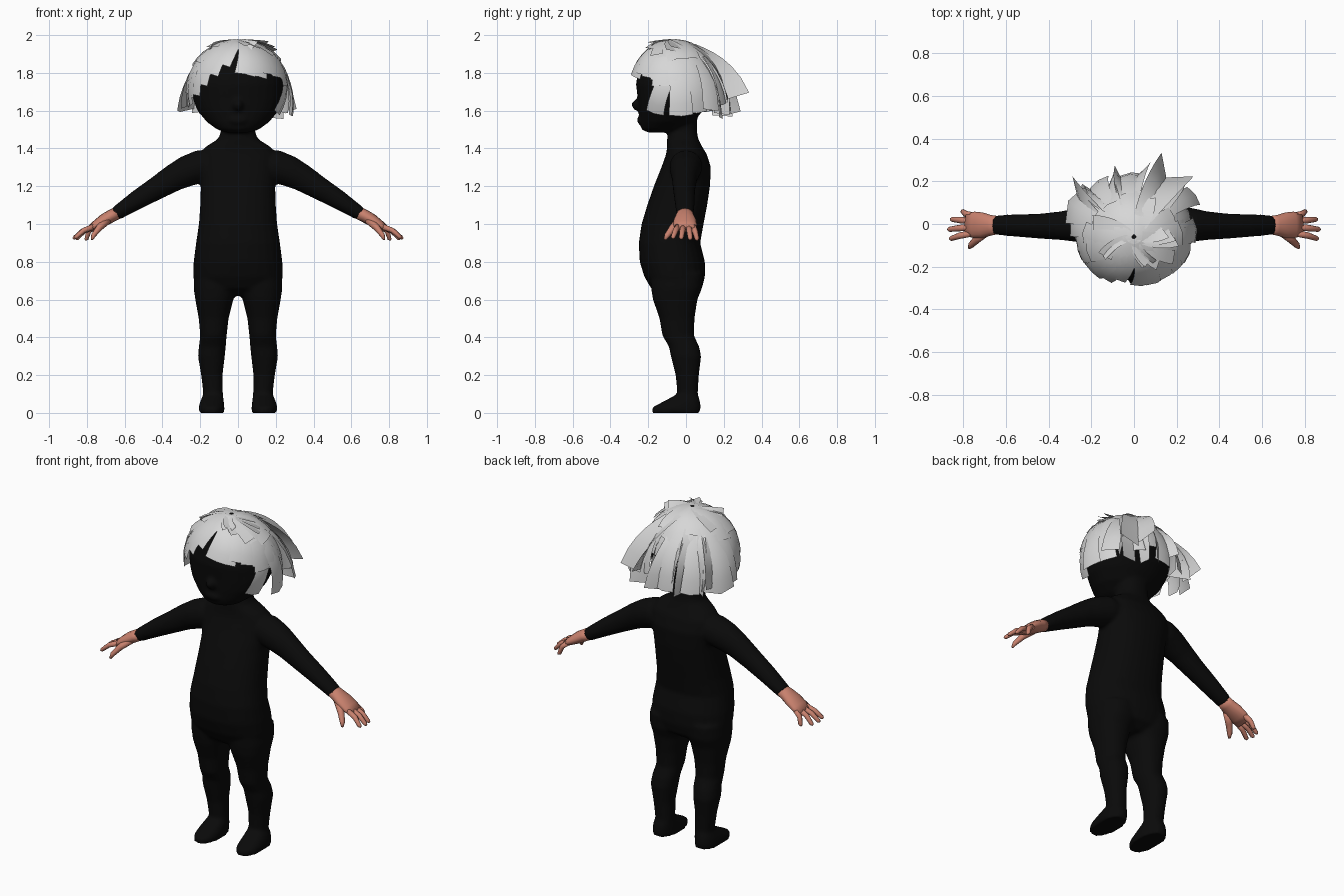
import bpy, bmesh, math, random
from mathutils import Vector, Quaternion

random.seed(4)


def material(name, col):
    m = bpy.data.materials.new(name)
    m.diffuse_color = (*col, 1)
    return m


BLACK = material("matte_black", (0.003, 0.003, 0.003))
SKIN = material("skin", (0.58, 0.22, 0.155))
HAIR = material("pale_grey_hair", (0.68, 0.68, 0.68))


def finish(bm, name, mat):
    me = bpy.data.meshes.new(name)
    bm.to_mesh(me)
    bm.free()
    me.materials.append(mat)
    me.polygons.foreach_set("use_smooth", [True] * len(me.polygons))
    ob = bpy.data.objects.new(name, me)
    bpy.context.collection.objects.link(ob)
    return ob


def loft(bm, rings, n=20, p=2.3):
    """Skin rounded rings given as (centre, half axis U, half axis V)."""
    loops = []
    for c, u, v in rings:
        row = []
        for i in range(n):
            a = 2 * math.pi * i / n
            ca, sa = math.cos(a), math.sin(a)
            k = 1 / (abs(ca) ** p + abs(sa) ** p) ** (1 / p)
            row.append(bm.verts.new(c + u * ca * k + v * sa * k))
        loops.append(row)
    faces = [bm.faces.new(loops[0][::-1]), bm.faces.new(loops[-1])]
    for r0, r1 in zip(loops, loops[1:]):
        for i in range(n):
            j = (i + 1) % n
            faces.append(bm.faces.new((r0[i], r0[j], r1[j], r1[i])))
    bmesh.ops.recalc_face_normals(bm, faces=faces)


def stack(bm, rows, side=1, p=2.3):
    """Level rings from rows of (z, x0, x1, y0, y1)."""
    loft(bm, [(Vector((side * (x0 + x1) / 2, (y0 + y1) / 2, z)),
               Vector(((x1 - x0) / 2, 0, 0)), Vector((0, (y1 - y0) / 2, 0)))
              for z, x0, x1, y0, y1 in rows], 28, p)


def limb(bm, rows, side=1, n=16):
    """Rings across a path from rows of (x, y, z, depth radius, thickness radius)."""
    pts = [Vector((side * r[0], r[1], r[2])) for r in rows]
    rings = []
    for i, r in enumerate(rows):
        d = (pts[min(i + 1, len(pts) - 1)] - pts[max(i - 1, 0)]).normalized()
        u = (Vector((0, 1, 0)) - d * d.y).normalized()
        rings.append((pts[i], u * r[3], d.cross(u) * r[4]))
    loft(bm, rings, n, 2.0)


def ball(bm, loc, size):
    g = bmesh.ops.create_uvsphere(bm, u_segments=16, v_segments=10, radius=1)
    for v in g["verts"]:
        v.co = Vector(a * b for a, b in zip(v.co, size)) + Vector(loc)


# Body: torso and neck
bm = bmesh.new()
torso = [(0.62, 0.10, -0.13, 0.03), (0.66, 0.20, -0.185, 0.085), (0.72, 0.238, -0.22, 0.10),
         (0.80, 0.235, -0.245, 0.10), (0.90, 0.222, -0.25, 0.075), (1.0, 0.207, -0.235, 0.093),
         (1.1, 0.20, -0.205, 0.112), (1.2, 0.197, -0.17, 0.127), (1.3, 0.205, -0.13, 0.132),
         (1.37, 0.205, -0.105, 0.11), (1.41, 0.17, -0.10, 0.085), (1.45, 0.105, -0.10, 0.065),
         (1.49, 0.09, -0.095, 0.058), (1.58, 0.09, -0.10, 0.06)]
stack(bm, [(z, -w, w, y0, y1) for z, w, y0, y1 in torso])

# Head
head = [(1.485, 0.06, -0.20, -0.08), (1.50, 0.11, -0.235, -0.03), (1.54, 0.165, -0.245, 0.04),
        (1.60, 0.215, -0.25, 0.09), (1.66, 0.238, -0.255, 0.13), (1.74, 0.243, -0.265, 0.155),
        (1.82, 0.228, -0.252, 0.15), (1.89, 0.18, -0.21, 0.11), (1.94, 0.11, -0.15, 0.045),
        (1.96, 0.03, -0.08, -0.02)]
stack(bm, [(z, -w, w, y0, y1) for z, w, y0, y1 in head], p=2.1)
ball(bm, (0, -0.255, 1.63), (0.028, 0.034, 0.03))     # nose
ball(bm, (0, -0.235, 1.55), (0.055, 0.025, 0.025))    # lips
ball(bm, (0, -0.21, 1.515), (0.05, 0.03, 0.025))      # chin

# Legs with feet, and arms
leg = [(0.0, 0.072, 0.208, -0.18, 0.075), (0.03, 0.072, 0.208, -0.178, 0.078),
       (0.06, 0.075, 0.20, -0.12, 0.075), (0.10, 0.08, 0.183, -0.045, 0.062),
       (0.20, 0.082, 0.195, -0.055, 0.068), (0.30, 0.07, 0.212, -0.08, 0.08),
       (0.35, 0.065, 0.207, -0.09, 0.07), (0.41, 0.06, 0.20, -0.125, 0.042),
       (0.50, 0.05, 0.208, -0.14, 0.045), (0.60, 0.025, 0.226, -0.175, 0.06),
       (0.66, 0.0, 0.235, -0.185, 0.085), (0.74, 0.0, 0.232, -0.19, 0.09)]
arm = [(0.12, 0.0, 1.31, 0.08, 0.07), (0.20, 0.0, 1.305, 0.088, 0.088),
       (0.27, -0.005, 1.28, 0.08, 0.083), (0.34, -0.008, 1.245, 0.068, 0.073),
       (0.43, -0.01, 1.19, 0.06, 0.062), (0.53, -0.008, 1.13, 0.054, 0.052),
       (0.60, -0.006, 1.085, 0.05, 0.043), (0.65, -0.005, 1.052, 0.046, 0.037)]
for s in (1, -1):
    stack(bm, leg, s)
    limb(bm, arm, s)
body = finish(bm, "body", BLACK)
rem = body.modifiers.new("merge", 'REMESH')
rem.mode = 'VOXEL'
rem.voxel_size = 0.011
rem.use_smooth_shade = True
sm = body.modifiers.new("soften", 'SMOOTH')
sm.iterations = 4

# Hands: palm, four fingers and thumb
fingers = [(-0.042, 0.865, -0.068, 0.925), (-0.014, 0.873, -0.025, 0.922),
           (0.014, 0.86, 0.022, 0.918), (0.038, 0.81, 0.058, 0.915)]
for s, label in ((1, "left"), (-1, "right")):
    bm = bmesh.new()
    limb(bm, [(0.635, -0.005, 1.06, 0.042, 0.033), (0.67, -0.006, 1.043, 0.048, 0.034),
              (0.71, -0.006, 1.02, 0.06, 0.033), (0.75, -0.004, 0.995, 0.062, 0.026),
              (0.785, -0.002, 0.972, 0.054, 0.018)], s)
    for y, tx, ty, tz in fingers:
        x, z = 0.755, 0.99
        limb(bm, [(x, y, z, 0.016, 0.016),
                  ((x + tx) / 2 + 0.008, (y + ty) / 2, (z + tz) / 2 + 0.008, 0.015, 0.014),
                  (tx - 0.008, ty, tz + 0.006, 0.012, 0.011), (tx, ty, tz, 0.006, 0.005)], s, 10)
    limb(bm, [(0.69, -0.035, 1.02, 0.022, 0.022), (0.735, -0.07, 0.98, 0.02, 0.018),
              (0.765, -0.10, 0.94, 0.015, 0.013), (0.773, -0.112, 0.918, 0.007, 0.006)], s, 10)
    finish(bm, label + "_hand", SKIN)

# Hair: thin cards swept over the skull
CENTRE, RADII = Vector((0, -0.06, 1.72)), (0.245, 0.215, 0.235)


def skull(a, t, s):
    a, t = math.radians(a), math.radians(t)
    d = (math.sin(t) * math.sin(a), -math.sin(t) * math.cos(a), math.cos(t))
    return CENTRE + Vector(x * r * s for x, r in zip(d, RADII))


def lock(bm, a0, a1, t0, t1, s0, s1, w0, w1, twist=0, n=7):
    """One card: azimuth, polar angle, lift and width from root to tip."""
    def at(k):
        return skull(a0 + (a1 - a0) * k, t0 + (t1 - t0) * k, s0 + (s1 - s0) * k * k)
    rows = []
    for i in range(n):
        k = i / (n - 1)
        c, d = at(k), (at(k + 0.02) - at(k - 0.02)).normalized()
        out = (c - CENTRE).normalized()
        side = Quaternion(d, math.radians(twist) * k) @ d.cross(out).normalized()
        w = w0 + (w1 - w0) * k
        bend = 0 if twist else w * w / 2
        rows.append([bm.verts.new(c + side * w * e / 2 - out * bend * e * e * 2)
                     for e in (-1, 0, 1)])
    for r0, r1 in zip(rows, rows[1:]):
        for j in (0, 1):
            bm.faces.new((r0[j], r0[j + 1], r1[j + 1], r1[j]))


# Fringe, parted slightly to one side
bm = bmesh.new()
for a, t in ((8, 74), (24, 77), (40, 74), (55, 78), (70, 82)):
    lock(bm, a + 14, a, 8, t, 1.11, 1.13, 0.06, 0.11)
for a, t in ((-20, 62), (-33, 74), (-46, 86), (-58, 98), (-72, 100)):
    lock(bm, a + 16, a, 8, t, 1.11, 1.12, 0.06, 0.09)
finish(bm, "fringe", HAIR)

# Crown layer around the sides and back
bm = bmesh.new()
for row, (step, t0, t1) in enumerate(((24, 3, 55), (22, 25, 88))):
    a = 72
    while a < 290:
        lock(bm, a + random.uniform(-14, 14), a, t0, t1 + random.uniform(-6, 8),
             1.1 - row * 0.02, 1.1 + random.uniform(0, 0.05), 0.06, random.uniform(0.09, 0.125))
        a += step
for i in range(12):
    a = random.uniform(0, 360)
    lock(bm, a, a + 25, 2, random.uniform(30, 50), 1.09, 1.16, 0.03, 0.07, random.uniform(-40, 40))
finish(bm, "crown_hair", HAIR)

# Long loose locks at the sides
bm = bmesh.new()
for row in ((88, 60, 55, 120, 1.08, 1.16, 0.08, 0.10), (95, 98, 50, 118, 1.08, 1.36, 0.08, 0.13),
            (112, 118, 45, 116, 1.08, 1.3, 0.08, 0.13), (-86, -72, 50, 110, 1.08, 1.16, 0.08, 0.09),
            (-100, -104, 45, 110, 1.08, 1.35, 0.07, 0.13),
            (-118, -122, 40, 110, 1.08, 1.58, 0.08, 0.2)):
    lock(bm, *row)
finish(bm, "side_locks", HAIR)

# Flared locks at the back, some turned on edge
bm = bmesh.new()
for i, a in enumerate(range(128, 232, 9)):
    lock(bm, a + random.uniform(-12, 12), a, 30 + 12 * (i % 2), random.uniform(102, 118), 1.06,
         random.uniform(1.3, 1.58), 0.06, random.uniform(0.08, 0.13), (0, 75, -50)[i % 3])
lock(bm, 165, 160, 25, 96, 1.1, 1.68, 0.06, 0.12, 60)
lock(bm, 150, 146, 25, 100, 1.1, 1.6, 0.06, 0.13, -40)
finish(bm, "back_locks", HAIR)
